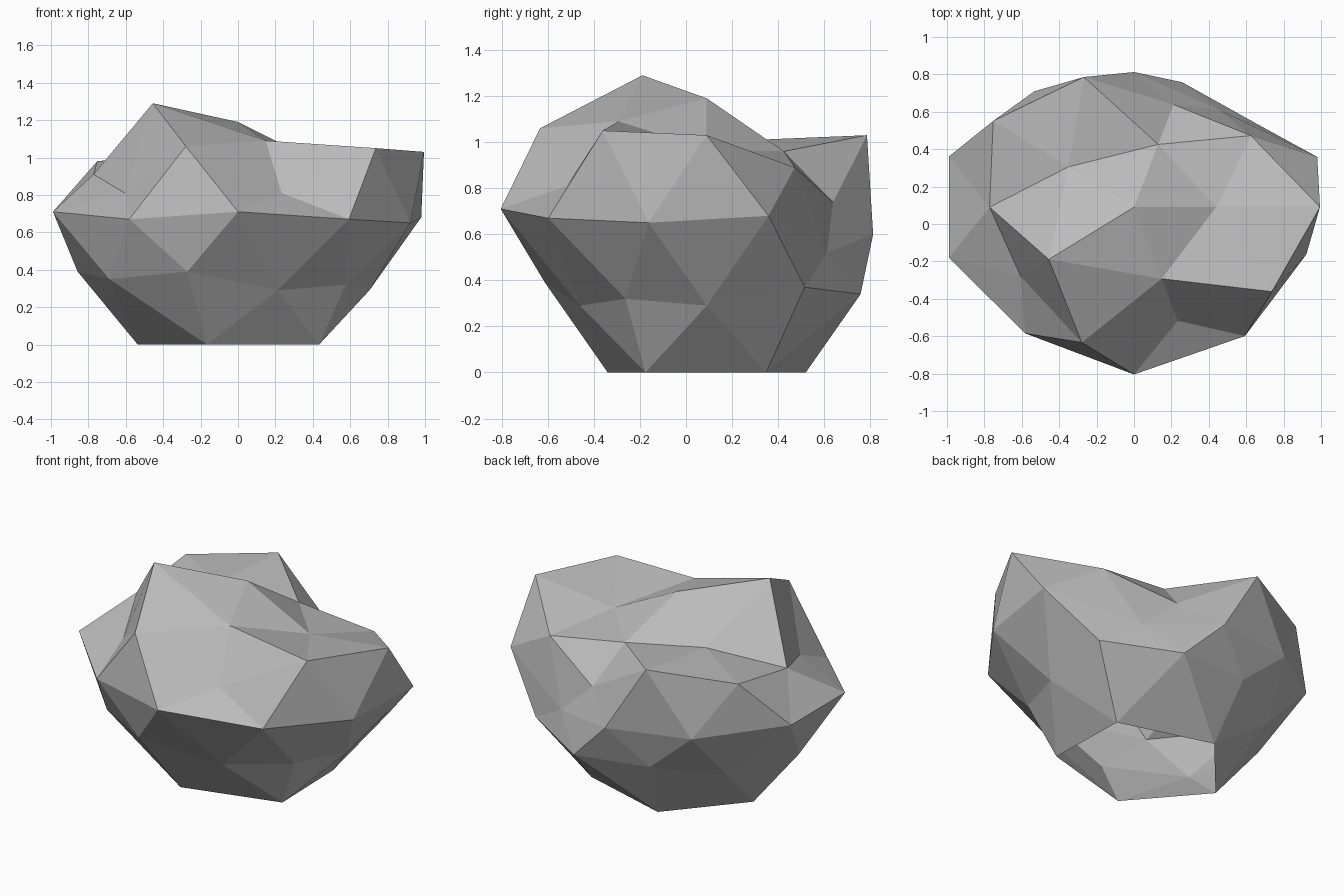
import bpy
import bmesh
import math

default_cube = bpy.data.objects.get("Cube")
if default_cube:
    bpy.data.objects.remove(default_cube, do_unlink=True)

# Stone proportions: half-widths and the centre line
HALF_WIDTH, HALF_DEPTH = 1.02, 0.86
CENTRE_Y = 0.09
PEAK_HEIGHT = 1.19

# Each ring runs counter-clockwise from +x: outward push and height, in percent
RINGS = {
    "crown": [(82, 97), (78, 96), (81, 101), (105, 129), (89, 109)],
    "shoulder": [(109, 103), (89, 89), (75, 74), (100, 103), (102, 98),
                 (89, 91), (82, 81), (104, 106), (83, 81), (105, 105)],
    "waist": [(101, 68), (75, 52), (84, 60), (89, 63), (102, 71),
              (102, 71), (97, 67), (104, 71), (99, 67), (95, 65)],
    "flank": [(81, 29), (94, 37), (96, 34), (83, 37), (88, 33),
              (94, 39), (98, 35), (96, 39), (79, 29), (78, 32)],
    "foot": [(97, 0)] + [(100, 0)] * 4,
}


def ring_name(height):
    """Name the ring that a vertex of the unit icosphere belongs to."""
    for limit, name in ((0.7, "crown"), (0.2, "shoulder"), (-0.2, "waist"), (-0.7, "flank")):
        if height > limit:
            return name
    return "foot"


def angle_around(vert):
    """Angle about the vertical axis, with a small bias so that zero sorts first."""
    return (math.atan2(vert.co.y, vert.co.x) + 0.01) % math.tau


# Faceted ball, open underneath
bm = bmesh.new()
bmesh.ops.create_icosphere(bm, subdivisions=2, radius=1.0)
bm.verts.ensure_lookup_table()
bottom_pole = min(bm.verts, key=lambda v: v.co.z)
bmesh.ops.delete(bm, geom=[bottom_pole], context="VERTS")
top_pole = max(bm.verts, key=lambda v: v.co.z)

# Sort the vertices into rings before moving anything
members = {name: [] for name in RINGS}
for vert in bm.verts:
    if vert is not top_pole:
        members[ring_name(vert.co.z)].append(vert)

# Push the rings in and out to chip the stone into shape
for name, verts in members.items():
    verts.sort(key=angle_around)
    for vert, (push, height) in zip(verts, RINGS[name]):
        vert.co.x *= HALF_WIDTH * push / 100
        vert.co.y = CENTRE_Y + vert.co.y * HALF_DEPTH * push / 100
        vert.co.z = height / 100
top_pole.co = (0.0, CENTRE_Y, PEAK_HEIGHT)

for face in bm.faces:
    face.smooth = False

mesh = bpy.data.meshes.new("rock")
bm.to_mesh(mesh)
bm.free()
rock = bpy.data.objects.new("rock", mesh)
bpy.context.scene.collection.objects.link(rock)

# Plain grey stone
stone = bpy.data.materials.new("stone_grey")
stone.use_nodes = True
grey = (0.5, 0.5, 0.5, 1.0)
stone.diffuse_color = grey
stone.node_tree.nodes["Principled BSDF"].inputs["Base Color"].default_value = grey
mesh.materials.append(stone)
